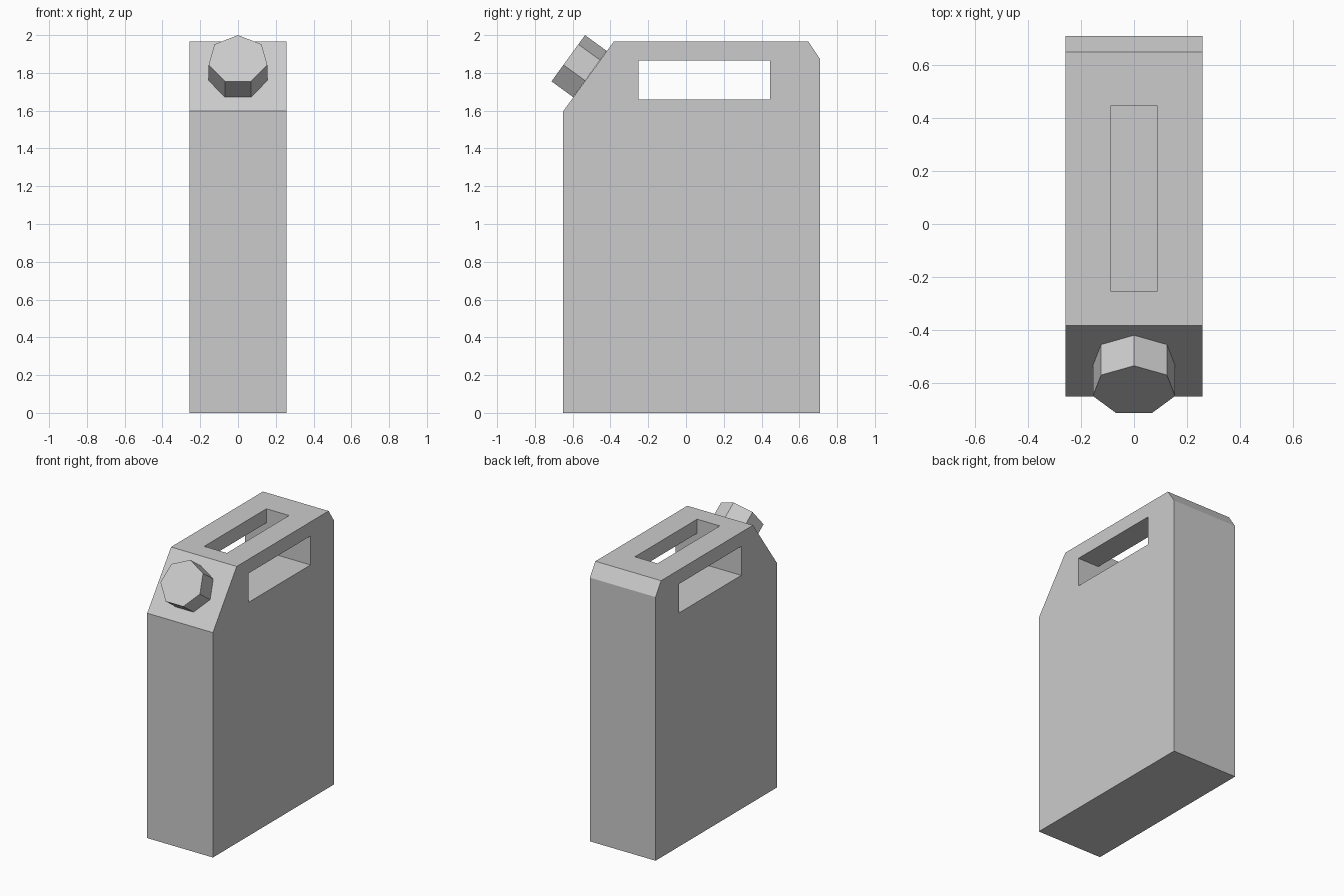
import bpy, bmesh, math
from mathutils import Vector, Matrix

if "Cube" in bpy.data.objects:
    bpy.data.objects.remove(bpy.data.objects["Cube"])


def add_object(name, bm):
    bmesh.ops.recalc_face_normals(bm, faces=bm.faces)
    mesh = bpy.data.meshes.new(name)
    bm.to_mesh(mesh)
    bm.free()
    obj = bpy.data.objects.new(name, mesh)
    bpy.context.collection.objects.link(obj)
    return obj


def side_extrusion(name, profile, half_width):
    """Extrude a (y, z) outline symmetrically along x."""
    bm = bmesh.new()
    face = bm.faces.new([bm.verts.new((-half_width, y, z)) for y, z in profile])
    ext = bmesh.ops.extrude_face_region(bm, geom=[face])
    verts = [v for v in ext["geom"] if isinstance(v, bmesh.types.BMVert)]
    bmesh.ops.translate(bm, verts=verts, vec=(2 * half_width, 0, 0))
    return add_object(name, bm)


def rect(y0, y1, z0, z1):
    return [(y0, z0), (y1, z0), (y1, z1), (y0, z1)]


# Can body: side outline with sloped spout shoulder and rear chamfer
front_low, front_high = (-0.65, 1.597), (-0.383, 1.965)
body = side_extrusion("can_body", [(-0.65, 0), (0.71, 0), (0.71, 1.872),
                                   (0.648, 1.965), front_high, front_low], 0.258)

# Handle openings: a window through the sides and a slot through the top
cutters = [
    side_extrusion("handle_window_cutter", rect(-0.252, 0.446, 1.659, 1.865), 0.5),
    side_extrusion("handle_slot_cutter", rect(-0.252, 0.446, 1.75, 2.2), 0.089),
]
bpy.context.view_layer.objects.active = body
for cutter in cutters:
    cutter.hide_render = True
    mod = body.modifiers.new(cutter.name, 'BOOLEAN')
    mod.operation = 'DIFFERENCE'
    mod.solver = 'EXACT'
    mod.object = cutter
    bpy.ops.object.modifier_apply(modifier=mod.name)
for cutter in cutters:
    bpy.data.objects.remove(cutter)

# Seven-sided cap standing square on the sloped shoulder
radius, height = 0.159, 0.142
up = Vector((0, front_high[0] - front_low[0], front_high[1] - front_low[1])).normalized()
side = Vector((1, 0, 0))
normal = side.cross(up)
if normal.y > 0:
    normal.negate()
center = Vector((0, -0.628, 1.871))
bm = bmesh.new()
rings = []
for offset in (-height, 0):
    ring = []
    for i in range(7):
        a = 2 * math.pi * i / 7
        ring.append(bm.verts.new(center + normal * offset
                                 + radius * (up * math.cos(a) + side * math.sin(a))))
    bm.faces.new(ring)
    rings.append(ring)
for i in range(7):
    j = (i + 1) % 7
    bm.faces.new((rings[0][i], rings[0][j], rings[1][j], rings[1][i]))
add_object("spout_cap", bm)
